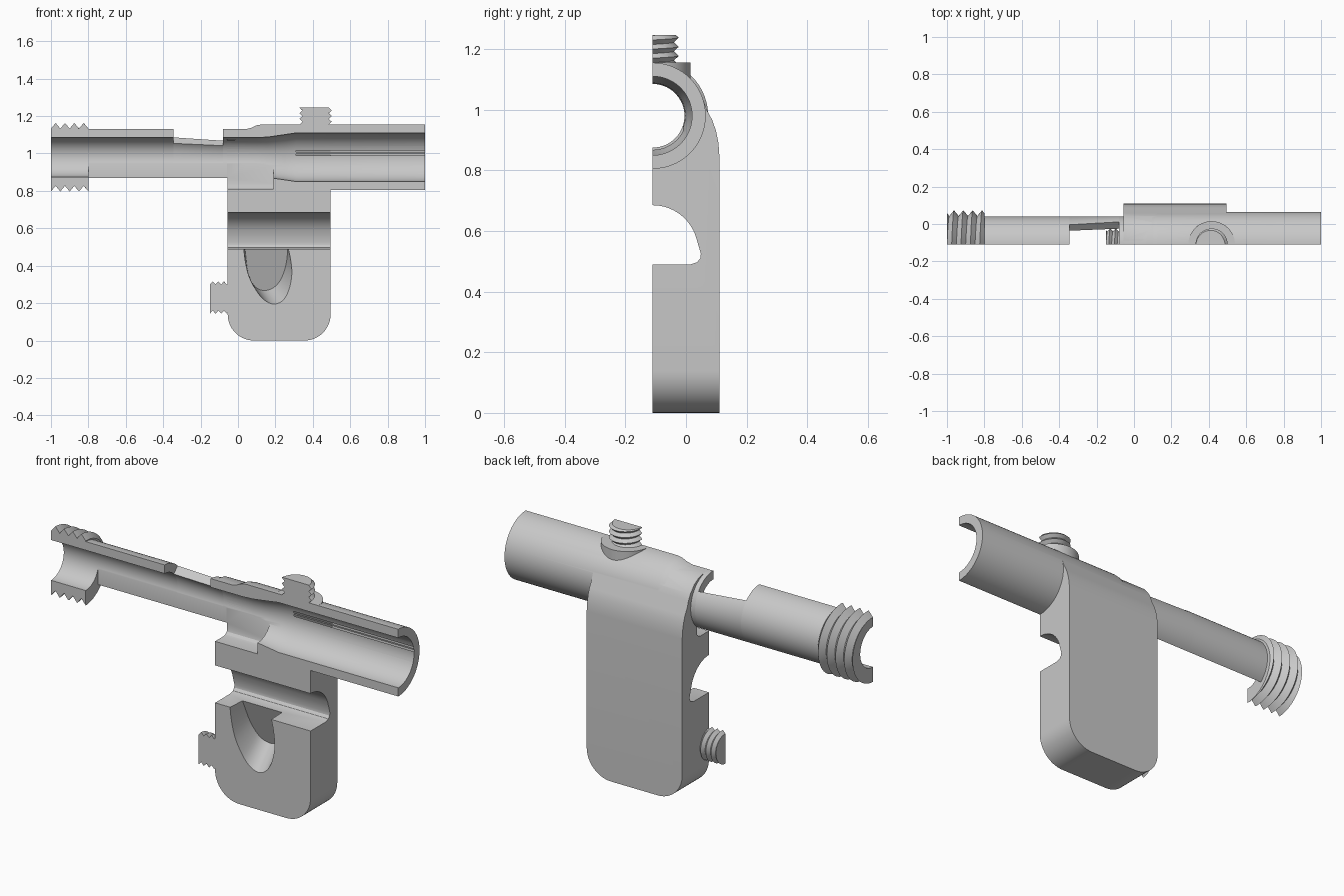
import bpy, bmesh
from math import pi, sin, cos, asin, radians
from mathutils import Vector

cube = bpy.data.objects.get("Cube")
if cube:
    bpy.data.objects.remove(cube, do_unlink=True)

CUT = -0.11    # section plane, also holds every round part's axis
AXIS = 0.98    # height of the tube axis

grey = bpy.data.materials.new("plain grey")
grey.use_nodes = True
grey.diffuse_color = (0.58, 0.58, 0.58, 1)
grey.node_tree.nodes["Principled BSDF"].inputs["Base Color"].default_value = grey.diffuse_color


def finish(name, bm):
    bmesh.ops.remove_doubles(bm, verts=bm.verts, dist=1e-5)
    for e in [e for e in bm.edges if not e.link_faces]:
        bm.edges.remove(e)
    bmesh.ops.recalc_face_normals(bm, faces=bm.faces)
    mesh = bpy.data.meshes.new(name)
    bm.to_mesh(mesh)
    bm.free()
    mesh.materials.append(grey)
    ob = bpy.data.objects.new(name, mesh)
    bpy.context.collection.objects.link(ob)
    return ob


def along_x(z):
    return lambda t, r, a: (t, CUT + r * sin(a), z + r * cos(a))


def along_z(x):
    return lambda t, r, a: (x + r * cos(a), CUT + r * sin(a), t)


def skin(bm, rings, closed):
    """Join rings of points; close them into a loop or cap both ends."""
    rings = [[bm.verts.new(p) for p in ring] for ring in rings]
    pairs = list(zip(rings, rings[1:]))
    if closed:
        pairs.append((rings[-1], rings[0]))
    else:
        bm.faces.new(rings[0])
        bm.faces.new(rings[-1])
    for a, b in pairs:
        for i in range(len(a)):
            j = (i + 1) % len(a)
            bm.faces.new((a[i], a[j], b[j], b[i]))


def revolve(name, profile, place, steps=90):
    bm = bmesh.new()
    skin(bm, [[place(t, r, 2 * pi * (k + 0.5) / steps) for t, r in profile]
              for k in range(steps)], True)
    return finish(name, bm)


def thread(name, place, start, end, bore, root, crest, pitch, steps=36):
    """Half of a helical thread, cut on the section plane."""
    bm = bmesh.new()
    rings = []
    count = 2 * round((end - start) / pitch) + 4
    for k in range(steps + 1):
        a = pi * k / steps
        shift = pitch * a / (2 * pi)
        ring = [(start, bore)]
        for i in range(-2, count):
            t = min(max(start + i * pitch / 2 + shift, start), end)
            phase = ((t - start - shift) / pitch) % 1
            ring.append((t, root + (crest - root) * (1 - abs(2 * phase - 1))))
        ring.append((end, bore))
        rings.append([place(t, r, a) for t, r in ring])
    skin(bm, rings, False)
    return finish(name, bm)


def tube_wall(name, x0, x1, a0=0.0, a1=0.0, steps=36):
    """Narrow tube wall from a starting angle down to the slot."""
    place = along_x(AXIS)
    bm = bmesh.new()
    rings = []
    for k in range(steps + 1):
        ring = []
        for x, r, a in ((x0, 0.105, a0), (x1, 0.105, a1), (x1, 0.15, a1), (x0, 0.15, a0)):
            stop = pi - asin(0.1 / r)
            ring.append(place(x, r, a + (stop - a) * k / steps))
        rings.append(ring)
    skin(bm, rings, False)
    return finish(name, bm)


def extrude_x(name, outline, x0, x1, corner=0):
    bm = bmesh.new()
    skin(bm, [[(x, y, z) for y, z in outline] for x in (x0, x1)], False)
    if corner:
        edges = [e for e in bm.edges if all(v.co.z < 0.001 for v in e.verts)
                 and e.verts[0].co.x == e.verts[1].co.x]
        bmesh.ops.bevel(bm, geom=edges, offset=corner, segments=14,
                        profile=0.5, affect='EDGES')
    return finish(name, bm)


def smooth_path(points, steps=4):
    """Curve through all the points."""
    p = [Vector(q) for q in [points[0]] + points + [points[-1]]]
    out = []
    for a, b, c, d in zip(p, p[1:], p[2:], p[3:]):
        for i in range(steps):
            t = i / steps
            out.append(b + (c - a) * t / 2 + (a - 2.5 * b + 2 * c - d / 2) * t ** 2
                       + (1.5 * (b - c) + (d - a) / 2) * t ** 3)
    return out + [p[-1]]


def combine(target, other, operation):
    mod = target.modifiers.new("combine", 'BOOLEAN')
    mod.operation, mod.solver, mod.object = operation, 'EXACT', other
    bpy.context.view_layer.objects.active = target
    bpy.ops.object.modifier_apply(modifier=mod.name)
    bpy.data.objects.remove(other, do_unlink=True)


# Block with a shoulder that blends into the tube
body = extrude_x("clamp_body", [(-0.3, 0), (0.11, 0), (0.11, 0.85), (0.107, 0.89),
                 (0.099, 0.93), (0.087, 0.965), (0.068, 1.0), (0.058, 1.03), (0.042, 1.06),
                 (0.01, 1.097), (-0.03, 1.119), (-0.08, 1.128), (-0.3, 1.128)],
                 -0.055, 0.495, 0.14)

# Wide tube and the boss on top of it
combine(body, revolve("tube", [(-0.06, 0), (-0.06, 0.15), (0.04, 0.15), (0.07, 0.157),
        (0.1, 0.171), (0.125, 0.175), (1, 0.175), (1, 0)], along_x(AXIS)), 'UNION')
combine(body, revolve("boss", [(1.0, 0), (1.0, 0.125), (1.155, 0.125), (1.155, 0)],
        along_z(0.415)), 'UNION')

# Bore through the tube
combine(body, revolve("bore", [(-0.9, 0), (-0.9, 0.105), (0.1, 0.105), (0.16, 0.108),
        (0.25, 0.121), (0.31, 0.13), (1.1, 0.13), (1.1, 0)], along_x(AXIS)), 'DIFFERENCE')

# Slot under the tube, with a rounded floor corner
combine(body, extrude_x("slot", [(-0.4, 1.0), (-0.4, 0.81), (-0.04, 0.81), (-0.025, 0.814),
        (-0.014, 0.825), (-0.01, 0.84), (-0.01, 1.0)], -0.9, 0.19), 'DIFFERENCE')

# Channel across the block
arc = [(CUT + 0.15 * sin(a), 0.535 + 0.15 * cos(a))
       for a in (radians(7 * i) for i in range(12))]
combine(body, extrude_x("channel", [(-0.4, 0.685)] + arc + [(0.049, 0.525), (0.047, 0.51),
        (0.037, 0.497), (0.015, 0.49), (-0.4, 0.49)], -0.2, 0.6), 'DIFFERENCE')

# Slanted pocket below the channel
mouth = smooth_path([(0.03, 0.55), (0.035, 0.45), (0.06, 0.34), (0.11, 0.25), (0.155, 0.207),
                     (0.2, 0.195), (0.245, 0.22), (0.275, 0.28), (0.288, 0.36),
                     (0.28, 0.44), (0.267, 0.5), (0.264, 0.55)])
back = smooth_path([(0.031, 0.55), (0.042, 0.45), (0.053, 0.37), (0.078, 0.305),
                    (0.11, 0.275), (0.15, 0.268), (0.19, 0.283), (0.225, 0.32),
                    (0.25, 0.38), (0.262, 0.44), (0.265, 0.5), (0.263, 0.55)])
bm = bmesh.new()
skin(bm, [[(x, -0.4, z) for x, z in mouth], [(x, CUT, z) for x, z in mouth],
          [(x, 0.06 - 0.35 * (z - 0.27), z) for x, z in back]], False)
combine(body, finish("pocket", bm), 'DIFFERENCE')

# Remove everything in front of the section plane
combine(body, extrude_x("front_half", [(-1, -1), (CUT, -1), (CUT, 2), (-1, 2)], -2, 2),
        'DIFFERENCE')

# Narrow tube with its sloping window, threaded end collar and the two screws
parts = [body,
         tube_wall("narrow_tube", -0.8, -0.345),
         tube_wall("window_wall", -0.345, -0.08, radians(45), radians(54)),
         tube_wall("window_end", -0.08, -0.06),
         thread("threaded_collar", along_x(AXIS), -1, -0.8, 0.105, 0.153, 0.183, 0.05),
         thread("side_screw", along_x(0.23), -0.15, -0.055, 0, 0.07, 0.086, 0.03),
         thread("top_screw", along_z(0.415), 1.155, 1.247, 0, 0.07, 0.086, 0.03)]

bpy.ops.object.select_all(action='DESELECT')
for ob in parts:
    ob.select_set(True)
bpy.context.view_layer.objects.active = body
bpy.ops.object.shade_smooth_by_angle(angle=radians(28))
